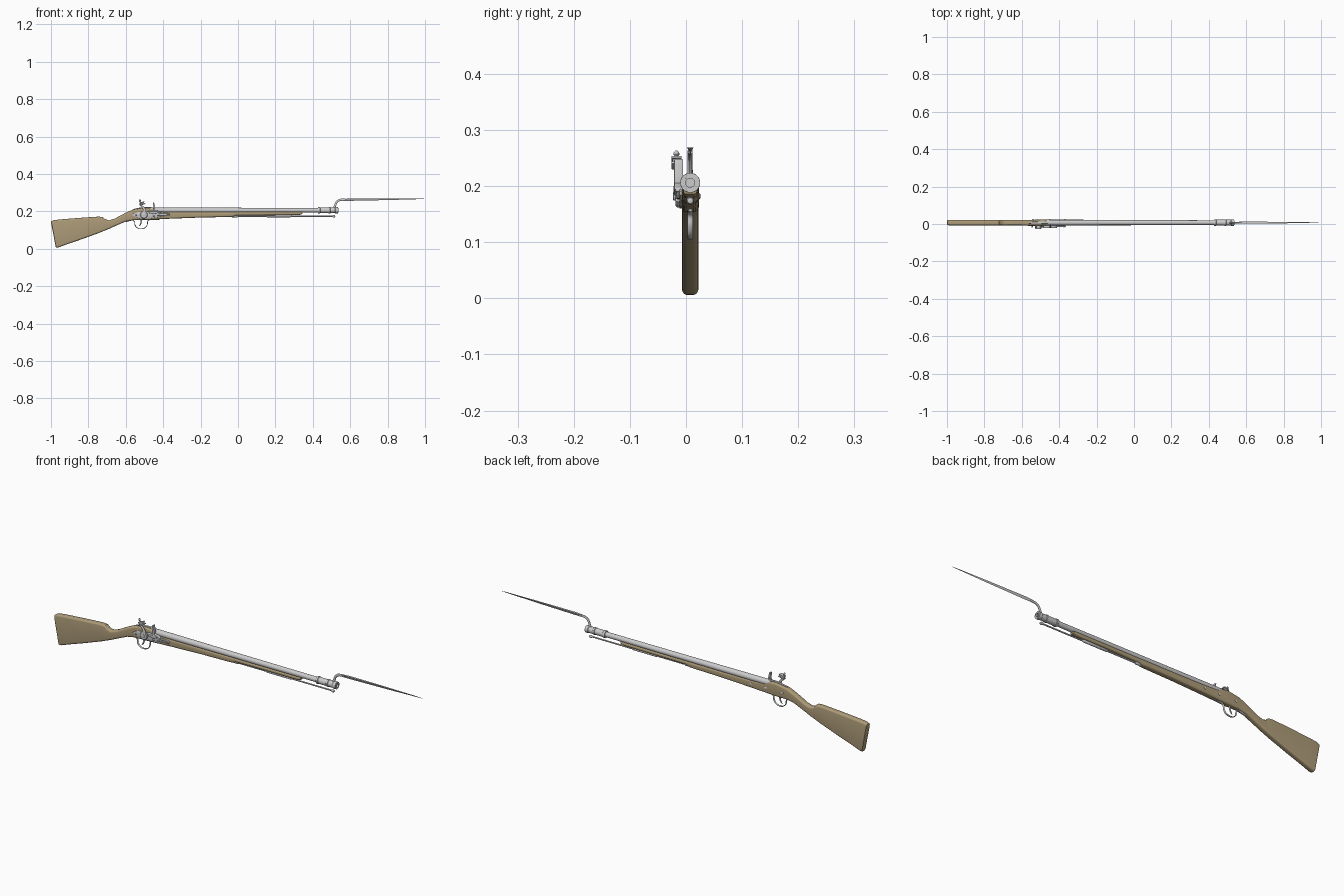
import bpy, bmesh, math
from mathutils import Vector, Matrix

YC = 0.0075  # centre line of the gun
wood = bpy.data.materials.new("wood")
wood.diffuse_color = (0.42, 0.33, 0.19, 1)


def finish(name, bm, mat=None, angle=35):
    bmesh.ops.recalc_face_normals(bm, faces=bm.faces)
    me = bpy.data.meshes.new(name)
    bm.to_mesh(me)
    bm.free()
    ob = bpy.data.objects.new(name, me)
    bpy.context.collection.objects.link(ob)
    if mat:
        me.materials.append(mat)
    bpy.ops.object.select_all(action='DESELECT')
    ob.select_set(True)
    bpy.context.view_layer.objects.active = ob
    bpy.ops.object.shade_smooth_by_angle(angle=math.radians(angle))
    return ob


def skin(name, rings, mat=None, closed=False):
    """Bridge a list of equal point rings into a solid."""
    bm = bmesh.new()
    vs = [[bm.verts.new(p) for p in r] for r in rings]
    n = len(vs[0])
    pairs = list(zip(vs, vs[1:])) + ([(vs[-1], vs[0])] if closed else [])
    for a, b in pairs:
        for i in range(n):
            j = (i + 1) % n
            bm.faces.new((a[i], a[j], b[j], b[i]))
    if not closed:
        bm.faces.new(vs[0])
        bm.faces.new(vs[-1])
    return finish(name, bm, mat)


def lathe(name, origin, axis, prof, n=24):
    """Turned part: prof is (distance along axis, radius)."""
    q = Vector(axis).to_track_quat('Z', 'Y')
    rings = [[Vector(origin) + q @ Vector((r * math.cos(2 * math.pi * i / n),
              r * math.sin(2 * math.pi * i / n), d)) for i in range(n)] for d, r in prof]
    return skin(name, rings)


def smooth_path(pts, k=5):
    """Catmull-Rom through tuples of any length."""
    P = [pts[0]] + list(pts) + [pts[-1]]
    out = []
    for i in range(1, len(P) - 2):
        for s in range(k):
            t = s / k
            out.append([0.5 * (2 * b + (c - a) * t + (2 * a - 5 * b + 4 * c - d) * t * t
                        + (3 * b - a - 3 * c + d) * t ** 3)
                        for a, b, c, d in zip(P[i - 1], P[i], P[i + 1], P[i + 2])])
    return out + [list(pts[-1])]


def strip(name, pts, y, n=10, k=5):
    """Sweep in the side plane; pts are (x, z, half depth in plane, half width in y)."""
    path = smooth_path(pts, k)
    rings = []
    for i, (x, z, h, w) in enumerate(path):
        a, b = path[max(i - 1, 0)], path[min(i + 1, len(path) - 1)]
        t = Vector((b[0] - a[0], b[1] - a[1])).normalized()
        rings.append([(x - t.y * h * math.sin(u), y + w * math.cos(u), z + t.x * h * math.sin(u))
                      for u in [2 * math.pi * j / n for j in range(n)]])
    return skin(name, rings)


def plate(name, outline, y0, y1, bev=0.0015):
    """Extrude an x/z outline between y0 and y1, with bevelled rims."""
    bm = bmesh.new()
    f = bm.faces.new([bm.verts.new((x, y0, z)) for x, z in outline])
    r = bmesh.ops.extrude_face_region(bm, geom=[f])
    bmesh.ops.translate(bm, vec=(0, y1 - y0, 0),
                        verts=[v for v in r['geom'] if isinstance(v, bmesh.types.BMVert)])
    rim = [e for e in bm.edges if abs(e.verts[0].co.y - e.verts[1].co.y) < 1e-6]
    bmesh.ops.bevel(bm, geom=rim, offset=bev, segments=2, affect='EDGES', profile=0.5)
    return finish(name, bm)


# stock: rounded sections, (top x, top z, bottom x, bottom z, half width)
stations = [(-1.0, .142, -.975, .012, .011), (-.998, .147, -.972, .006, .014),
            (-.985, .153, -.96, .007, .0145), (-.95, .157, -.92, .022, .0145),
            (-.85, .165, -.83, .053, .0145), (-.745, .172, -.745, .084, .0145),
            (-.722, .170, -.725, .092, .0145), (-.71, .158, -.71, .098, .0145),
            (-.69, .152, -.69, .106, .0145), (-.66, .161, -.66, .120, .0145),
            (-.60, .193, -.60, .146, .0145), (-.56, .210, -.56, .153, .0150),
            (-.50, .220, -.50, .154, .0155), (-.46, .216, -.46, .156, .0155),
            (-.44, .202, -.44, .157, .0155), (-.36, .199, -.36, .161, .0155),
            (-.20, .198, -.20, .167, .0150), (-.05, .198, -.05, .170, .0150),
            (-.03, .198, -.03, .171, .0145), (-.01, .198, -.01, .178, .0140),
            (.15, .198, .15, .179, .0135), (.335, .198, .325, .180, .0130),
            (.345, .197, .343, .186, .0120)]
rings = []
for xt, zt, xb, zb, hw in stations:
    r = min(.009, (zt - zb) * .45)
    ring = []
    for c, (sy, top) in enumerate([(1, 1), (-1, 1), (-1, 0), (1, 0)]):
        for s in range(5):
            a = math.radians(c * 90 + s * 22.5)
            z = (zt - r if top else zb + r) + r * math.sin(a)
            u = (z - zb) / (zt - zb)
            ring.append((xb + (xt - xb) * u, YC + sy * (hw - r) + r * math.cos(a), z))
    rings.append(ring)
skin("stock", rings, wood)

# barrel with breech and hollow muzzle
lathe("barrel", (-.475, YC, .206), (1, 0, 0),
      [(0, .010), (.004, .015), (.10, .015), (.45, .0135), (1.012, .012), (1.012, .008), (.95, .008)])
strip("breech_tang", [(-.56, .211, .002, .004), (-.50, .221, .003, .006), (-.46, .219, .003, .007)], YC)

# bayonet socket with collars
lathe("bayonet_socket", (.428, YC, .206), (1, 0, 0),
      [(0, .0125), (0, .0165), (.002, .0178), (.010, .0178), (.012, .0155), (.055, .0155),
       (.057, .0175), (.064, .0175), (.066, .0155), (.090, .0155), (.092, .0175),
       (.107, .0175), (.107, .011), (.10, .011)], 28)
strip("bayonet_arm", [(.514, .214, .008, .005), (.519, .230, .006, .0045), (.528, .250, .006, .0045),
                      (.545, .261, .006, .0045), (.575, .263, .006, .0045)], YC)
# bayonet blade, three-edged
skin("bayonet_blade", [[(x, YC + w, z + w), (x, YC - w, z + w), (x, YC, z - 1.2 * w)]
     for x, z, w in [(.56, .262, .0045), (.60, .263, .0055), (.80, .265, .0038), (.97, .267, .0014), (1.0, .267, .0003)]])

# ramrod and its pipes
lathe("ramrod", (-.03, YC, .174), (1, 0, 0),
      [(0, .0035), (.53, .0035), (.534, .0035), (.538, .006), (.544, .007), (.549, .005), (.55, .002)], 16)
lathe("ramrod_pipe", (.15, YC, .175), (1, 0, 0),
      [(0, .004), (.004, .0065), (.13, .0065), (.14, .004)], 16)
lathe("rear_ramrod_pipe", (-.035, YC, .175), (1, 0, 0), [(0, .005), (.005, .007), (.03, .007), (.035, .005)], 16)

# trigger guard and trigger
strip("trigger_guard", [(-.60, .144, .002, .005), (-.565, .153, .002, .005), (-.553, .143, .002, .005),
                        (-.550, .125, .002, .005), (-.535, .110, .002, .005), (-.515, .107, .002, .005),
                        (-.495, .114, .002, .005), (-.485, .130, .002, .005), (-.482, .148, .002, .005),
                        (-.465, .156, .002, .005), (-.42, .157, .002, .004)], YC)
strip("trigger", [(-.517, .158, .005, .003), (-.518, .142, .004, .003), (-.523, .129, .003, .003),
                  (-.530, .121, .001, .002)], YC)

# lock plate
plate("lock_plate", [(-.568, .180), (-.555, .189), (-.53, .197), (-.45, .198), (-.41, .194), (-.375, .190),
                     (-.366, .184), (-.375, .178), (-.41, .172), (-.46, .163), (-.51, .160), (-.54, .166)],
      -.012, .001)
# cock: hub, curved neck, jaws, flint and jaw screw
lathe("cock_hub", (-.503, -.011, .182), (0, -1, 0), [(0, .02), (.005, .02), (.008, .017), (.008, .008),
                                                     (.011, .008), (.012, .006)])
strip("cock_neck", [(-.503, .185, .013, .004), (-.500, .205, .009, .004), (-.507, .221, .006, .004),
                    (-.519, .231, .005, .004), (-.522, .241, .006, .004)], -.017)
ax = Vector((-.35, 0, 1)).normalized()
side = Vector((ax.z, 0, -ax.x))


def jaw(name, d, length, half_y, thick):
    o = Vector((-.512, -.017, .240)) + ax * d
    bm = bmesh.new()
    m = Matrix((side, (0, 1, 0), ax)).transposed().to_4x4()
    bmesh.ops.create_cube(bm, size=1, matrix=Matrix.Translation(o) @ m @ Matrix.Diagonal((length, half_y * 2, thick, 1)))
    bmesh.ops.bevel(bm, geom=bm.edges[:], offset=thick * .3, segments=2, affect='EDGES', profile=.5)
    finish(name, bm)
    return o


jaw("lower_jaw", -.003, .032, .009, .005)
jaw("upper_jaw", .008, .028, .009, .005)
fl = jaw("flint", .0025, .022, .007, .006)
lathe("jaw_screw", fl - side * .006, ax, [(0, .003), (.014, .003), (.016, .005), (.020, .005),
                                          (.023, .003), (.0245, .001)], 16)

# pan, frizzen and frizzen spring
plate("flash_pan", [(-.485, .201), (-.425, .201), (-.432, .190), (-.450, .185), (-.472, .190)], -.022, 0)
plate("frizzen", [(-.455, .247), (-.449, .248), (-.443, .222), (-.444, .206), (-.425, .202), (-.412, .194),
                  (-.418, .190), (-.436, .196), (-.455, .201), (-.452, .222)], -.021, -.005)
strip("frizzen_spring", [(-.425, .188, .003, .003), (-.395, .188, .003, .003), (-.372, .187, .003, .003),
                         (-.368, .183, .003, .003), (-.378, .179, .002, .003), (-.43, .178, .002, .003)], -.014)

# screw heads on both sides
for i, (x, z) in enumerate([(-.545, .179), (-.45, .175), (-.415, .193), (-.375, .184)]):
    lathe(f"lock_screw_{i}", (x, -.010, z), (0, -1, 0), [(0, .004), (.005, .004), (.009, .002)], 14)
for i, x in enumerate((-.54, -.45, -.37)):
    lathe(f"side_screw_{i}", (x, .020, .182), (0, 1, 0), [(0, .006), (.004, .006), (.006, .003)], 14)
